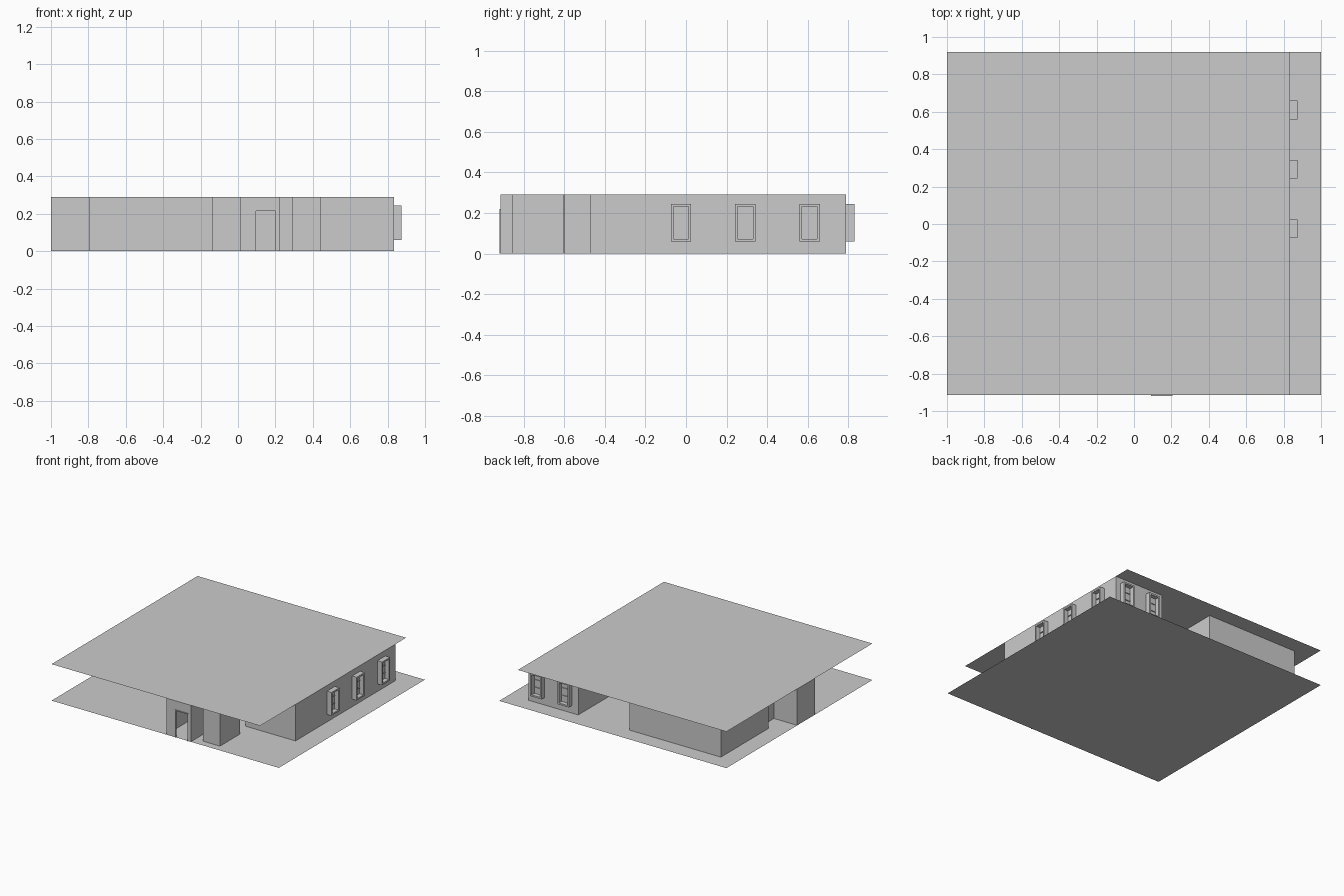
import bpy, bmesh
from mathutils import Matrix, Vector
from math import radians

if "Cube" in bpy.data.objects:
    bpy.data.objects.remove(bpy.data.objects["Cube"])

H = 0.29


def finish(name, bm):
    me = bpy.data.meshes.new(name)
    bm.to_mesh(me)
    bm.free()
    ob = bpy.data.objects.new(name, me)
    bpy.context.collection.objects.link(ob)
    return ob


def slab(name, x0, x1, y0, y1, z):
    bm = bmesh.new()
    bm.faces.new([bm.verts.new(p) for p in
                  ((x0, y0, z), (x1, y0, z), (x1, y1, z), (x0, y1, z))])
    return finish(name, bm)


def wall(name, path, closed=False, z0=0.0, z1=H):
    """Thin upright sheets following a plan outline."""
    bm = bmesh.new()
    low = [bm.verts.new((x, y, z0)) for x, y in path]
    top = [bm.verts.new((x, y, z1)) for x, y in path]
    n = len(path)
    for i in range(n if closed else n - 1):
        j = (i + 1) % n
        bm.faces.new((low[i], low[j], top[j], top[i]))
    return finish(name, bm)


def add_box(bm, lo, hi):
    lo, hi = Vector(lo), Vector(hi)
    m = Matrix.Translation((lo + hi) / 2) @ Matrix.Diagonal((*(hi - lo), 1))
    return bmesh.ops.create_cube(bm, size=1, matrix=m)["verts"]


def rect(x0, x1, y0, y1):
    return [(x0, y0), (x1, y0), (x1, y1), (x0, y1)]


def window(name, x, y, angle):
    """Boxed frame projecting along local -y, recessed pane and glazing bars."""
    bm = bmesh.new()
    add_box(bm, (-0.05, -0.04, 0.06), (0.05, 0, 0.245))
    bm.normal_update()
    front = next(f for f in bm.faces if f.normal.y < -0.9)
    bmesh.ops.inset_individual(bm, faces=[front], thickness=0.018)
    new = bmesh.ops.extrude_discrete_faces(bm, faces=[front])["faces"]
    bmesh.ops.translate(bm, verts=new[0].verts, vec=(0, 0.035, 0))
    for z in (0.12, 0.18):
        add_box(bm, (-0.032, -0.012, z), (0.032, -0.005, z + 0.006))
    ob = finish(name, bm)
    ob.location = (x, y, 0)
    ob.rotation_euler.z = angle
    return ob


# Floor and roof sheets
slab("floor", -1, 1, -0.915, 0.92, 0)
slab("roof", -1, 0.835, -0.915, 0.92, H)

# Right wing with side and back windows
wall("right_wing_walls", rect(0.395, 0.835, -0.47, 0.79), True)
for i, y in enumerate((-0.025, 0.292, 0.61)):
    window(f"side_window_{i + 1}", 0.835, y, radians(90))
for i, x in enumerate((0.50, 0.74)):
    window(f"back_window_{i + 1}", x, 0.79, radians(180))

# Left wing, its narrower front part and the side bay
wall("left_wing_walls", rect(-0.86, -0.055, 0.19, 0.79), True)
wall("left_front_walls", [(-0.795, 0.19), (-0.795, -0.3),
                          (-0.135, -0.3), (-0.135, 0.19)])
wall("side_bay_walls", [(-0.795, 0.03), (-1, 0.03), (-1, -0.19), (-0.795, -0.19)])

# Entrance porch with a door opening
wall("porch_left_wall", [(0.09, -0.915), (0.01, -0.915), (0.01, -0.3)])
wall("porch_right_wall", [(0.207, -0.915), (0.225, -0.915), (0.225, -0.6)])
wall("door_lintel", [(0.09, -0.915), (0.207, -0.915)], z0=0.22)
bm = bmesh.new()
add_box(bm, (0.09, -0.92, 0), (0.096, -0.908, 0.22))
add_box(bm, (0.201, -0.92, 0), (0.207, -0.908, 0.22))
add_box(bm, (0.096, -0.92, 0.214), (0.201, -0.908, 0.22))
finish("door_frame", bm)

# Closet beside the porch
wall("closet_walls", rect(0.29, 0.44, -0.855, -0.605), True)

# Hall end wall between the wings
wall("hall_end_wall", [(-0.055, 0.19), (0.395, 0.19)])
